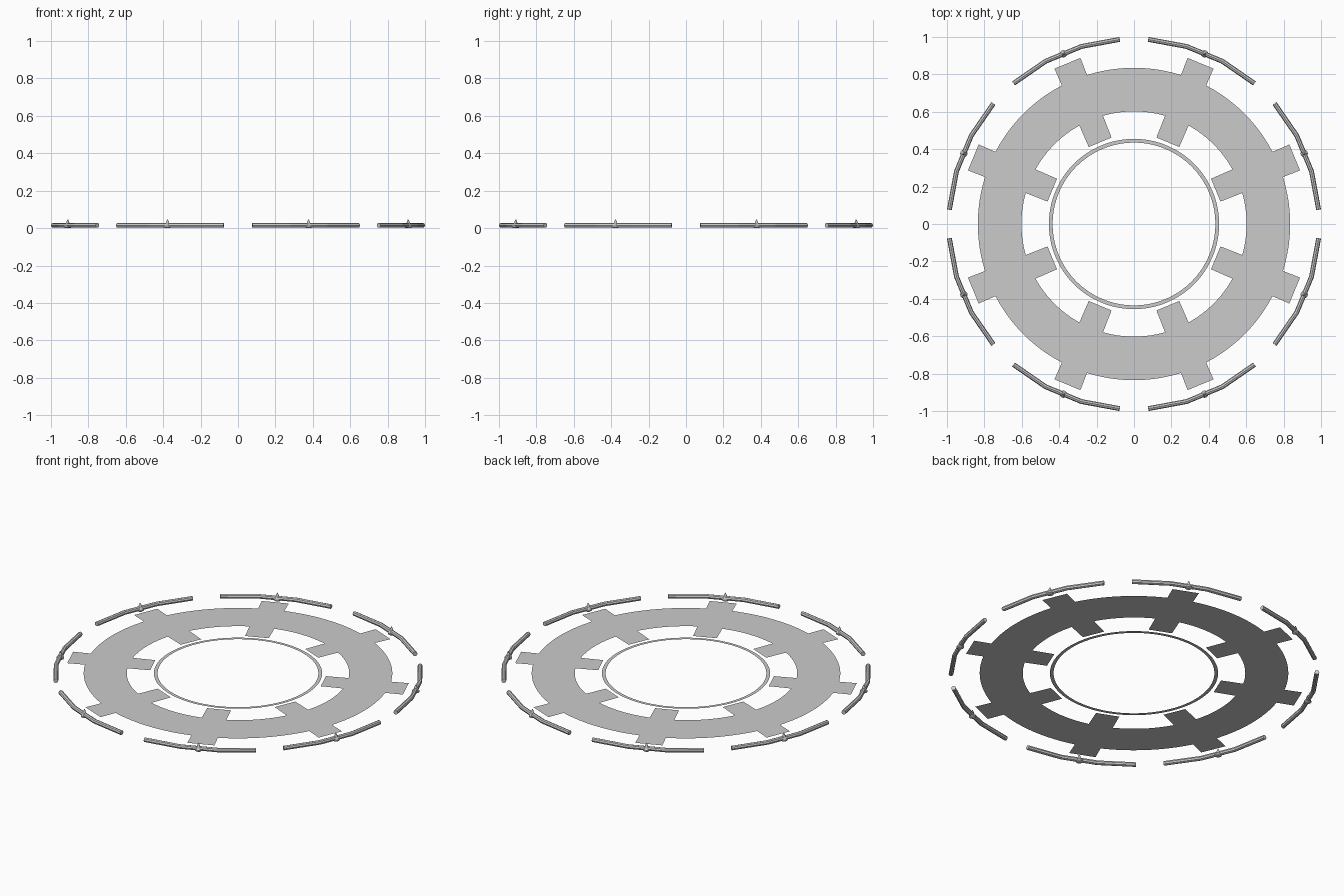
import bpy, bmesh
from math import sin, cos, pi, radians

if "Cube" in bpy.data.objects:
    bpy.data.objects.remove(bpy.data.objects["Cube"])

Z = 0.015          # height of the flat sheets and bar centres
COUNT = 8          # repeats round the circle
SPOKES = [radians(22.5 + 45 * k) for k in range(COUNT)]


def make(name, verts, faces, smooth=False):
    me = bpy.data.meshes.new(name)
    me.from_pydata(verts, [], faces)
    if smooth:
        bm = bmesh.new()
        bm.from_mesh(me)
        bmesh.ops.recalc_face_normals(bm, faces=bm.faces)
        bm.to_mesh(me)
        bm.free()
    ob = bpy.data.objects.new(name, me)
    bpy.context.collection.objects.link(ob)
    return ob


def polar(r, a, z, side=0.0):
    return (r * cos(a) - side * sin(a), r * sin(a) + side * cos(a), z)


def flat_ring(name, r_in, r_out, n=128):
    verts = [polar(r, 2 * pi * i / n, Z) for r in (r_in, r_out) for i in range(n)]
    faces = [(i, n + i, n + (i + 1) % n, (i + 1) % n) for i in range(n)]
    return make(name, verts, faces)


def loft(name, rings):
    # skin a list of equal vertex loops and cap both ends
    n = len(rings[0])
    verts = [v for ring in rings for v in ring]
    faces = [(j * n + i, j * n + (i + 1) % n, (j + 1) * n + (i + 1) % n, (j + 1) * n + i)
             for j in range(len(rings) - 1) for i in range(n)]
    faces += [tuple(range(n)), tuple(range(len(verts) - n, len(verts)))]
    return make(name, verts, faces, True)


# flat sheet rings
flat_ring("main_ring", 0.602, 0.835)
flat_ring("inner_ring", 0.435, 0.455)

for k, a in enumerate(SPOKES):
    # slightly tapered radial plate crossing the main ring
    make(f"radial_plate_{k}",
         [polar(0.473, a, Z, -0.066), polar(0.93, a, Z, -0.075),
          polar(0.93, a, Z, 0.075), polar(0.473, a, Z, 0.066)], [(0, 1, 2, 3)])

    # outer bar: three straight tube segments
    rings = []
    for off in (-18.1, -6.0, 6.0, 18.1):
        b = a + radians(off)
        rings.append([polar(0.99 + 0.013 * cos(t), b, Z + 0.013 * sin(t))
                      for t in (2 * pi * i / 8 for i in range(8))])
    loft(f"outer_bar_{k}", rings)

    # small spike in the middle of the bar
    cx, cy, _ = polar(0.985, a, 0)
    profile = [(0.014, 0.0), (0.02, 0.004), (0.02, 0.012), (0.010, 0.024),
               (0.007, 0.034), (0.002, 0.046)]
    loft(f"bar_spike_{k}",
         [[(cx + r * cos(2 * pi * i / 12), cy + r * sin(2 * pi * i / 12), z)
           for i in range(12)] for r, z in profile])
